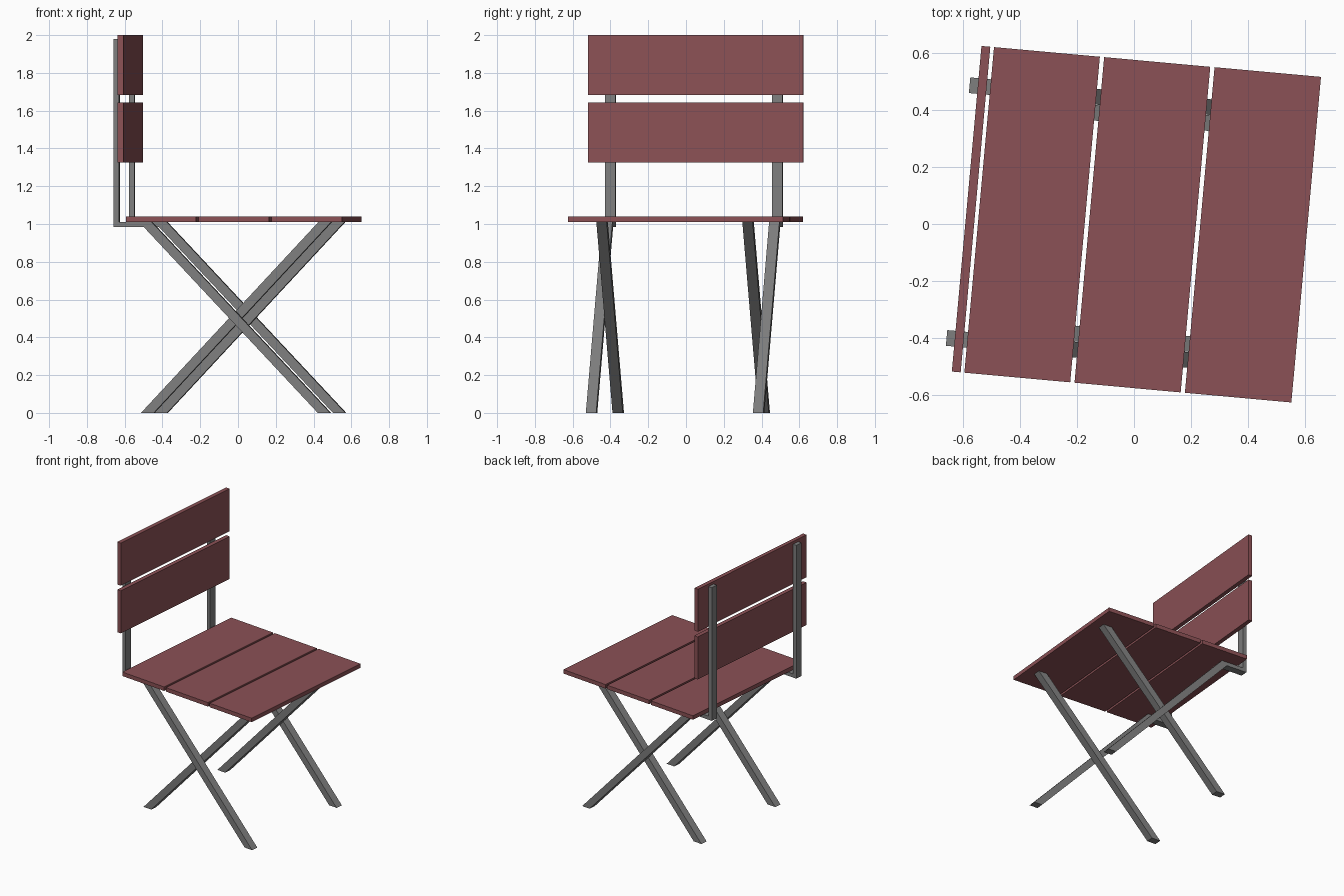
import bpy, bmesh, math

if "Cube" in bpy.data.objects:
    bpy.data.objects.remove(bpy.data.objects["Cube"])

TURN = math.radians(-5.2)   # whole chair is turned slightly about z


def material(name, rgb):
    m = bpy.data.materials.new(name)
    m.diffuse_color = (*rgb, 1)
    m.use_nodes = True
    m.node_tree.nodes["Principled BSDF"].inputs["Base Color"].default_value = m.diffuse_color
    return m


WOOD = material("red_brown_wood", (0.26, 0.083, 0.092))
METAL = material("grey_metal", (0.21, 0.21, 0.21))


def extrude_profile(name, profile, y0, y1, mat):
    """Solid from an x-z outline swept along y from y0 to y1."""
    bm = bmesh.new()
    face = bm.faces.new([bm.verts.new((x, y0, z)) for x, z in profile])
    new = bmesh.ops.extrude_face_region(bm, geom=[face])["geom"]
    for v in new:
        if isinstance(v, bmesh.types.BMVert):
            v.co.y = y1
    bmesh.ops.recalc_face_normals(bm, faces=bm.faces)
    me = bpy.data.meshes.new(name)
    bm.to_mesh(me)
    bm.free()
    me.materials.append(mat)
    ob = bpy.data.objects.new(name, me)
    ob.rotation_euler.z = TURN
    bpy.context.collection.objects.link(ob)
    return ob


def slat(name, x0, x1, z0, z1):
    extrude_profile(name, [(x0, z0), (x1, z0), (x1, z1), (x0, z1)], -0.572, 0.572, WOOD)


# Seat slats
for i, (x0, x1) in enumerate([(-0.544, -0.172), (-0.157, 0.216), (0.231, 0.605)]):
    slat(f"seat_slat_{i + 1}", x0, x1, 1.01, 1.04)

# Backrest slats
for i, (z0, z1) in enumerate([(1.325, 1.643), (1.682, 2.0)]):
    slat(f"back_slat_{i + 1}", -0.588, -0.557, z0, z1)

# Frame: outer leg bends into the back post, inner leg crosses it
post_leg = [(0.468, 0), (0.534, 0), (-0.415, 1.01), (-0.588, 1.01),
            (-0.588, 1.98), (-0.617, 1.98), (-0.617, 0.983), (-0.456, 0.983)]
cross_leg = [(-0.477, 0), (-0.409, 0), (0.534, 1.01), (0.466, 1.01)]
HALF = 0.0275
for side, s in (("right", -1), ("left", 1)):
    for name, profile, off in (("post_leg", post_leg, 0.444), ("cross_leg", cross_leg, 0.388)):
        y = -0.0125 + s * off
        extrude_profile(f"{side}_{name}", profile, y - HALF, y + HALF, METAL)
